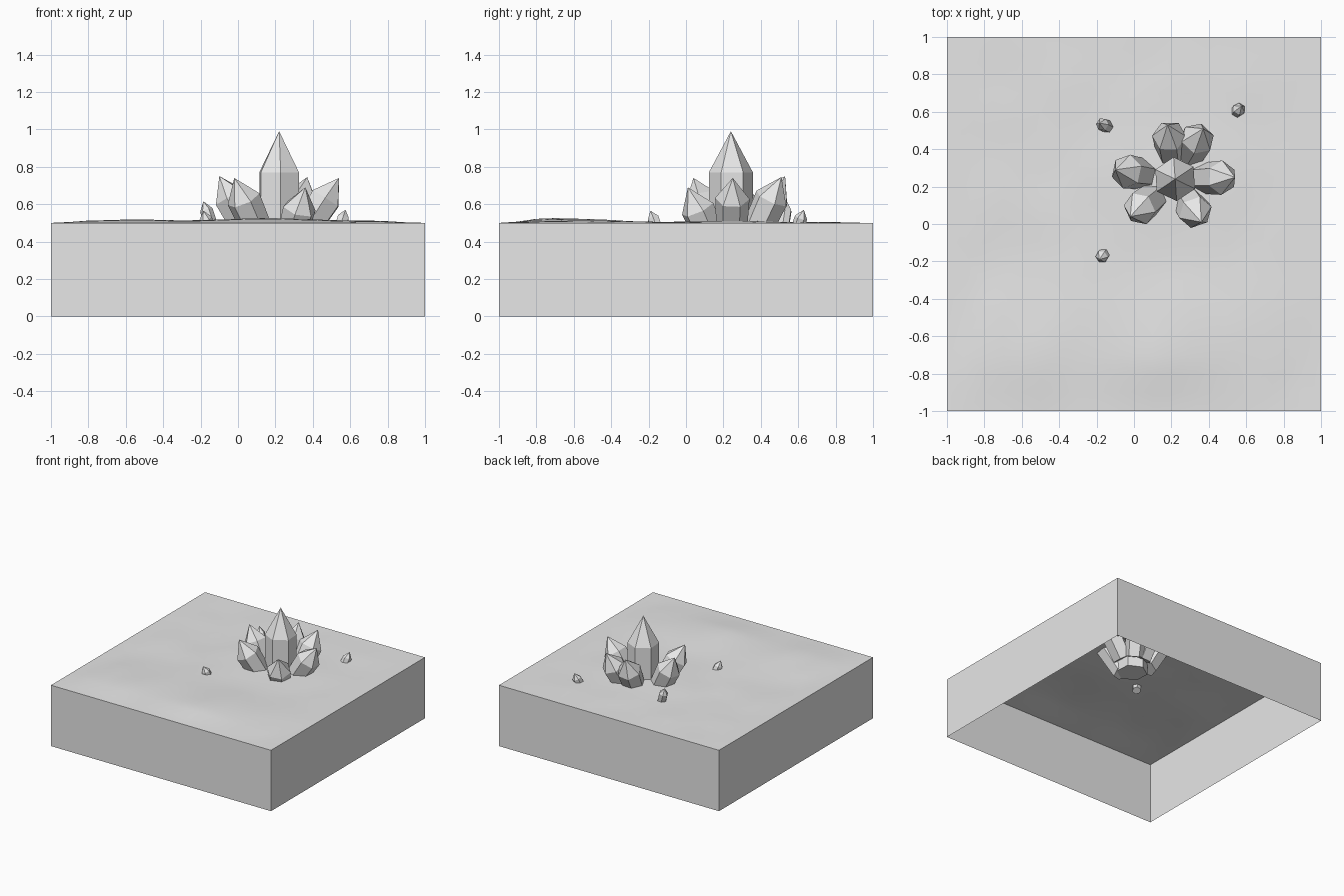
import bpy, bmesh, math, random
from mathutils import Vector, noise

random.seed(4)
cube = bpy.data.objects.get("Cube")
if cube:
    bpy.data.objects.remove(cube, do_unlink=True)

GREY = (0.8, 0.8, 0.8, 1.0)
stone = bpy.data.materials.new("stone_grey")
stone.use_nodes = True
stone.diffuse_color = GREY
stone.node_tree.nodes["Principled BSDF"].inputs["Base Color"].default_value = GREY


def finish(bm, name):
    mesh = bpy.data.meshes.new(name)
    bm.to_mesh(mesh)
    bm.free()
    mesh.materials.append(stone)
    obj = bpy.data.objects.new(name, mesh)
    bpy.context.collection.objects.link(obj)
    return obj


# Gentle mounds on the ground: x, y, height, width
GROUND = 0.5
MOUNDS = [(-0.55, -0.68, 0.016, 0.25), (0.15, -0.66, 0.022, 0.25),
          (0.68, -0.5, 0.012, 0.2), (0.2, 0.2, 0.012, 0.25)]


def ground_height(x, y):
    h = sum(a * math.exp(-((x - mx) ** 2 + (y - my) ** 2) / (2 * w * w))
            for mx, my, a, w in MOUNDS)
    h += 0.006 * noise.noise(Vector((x * 4, y * 4, 0.5)))
    fade = min(1, (1 - abs(x)) * 5, (1 - abs(y)) * 5)
    return GROUND + h * max(0, fade)


# Ground sheet with hanging side walls, open underneath
bm = bmesh.new()
bmesh.ops.create_grid(bm, x_segments=20, y_segments=20, size=1)
for v in bm.verts:
    v.co.z = ground_height(v.co.x, v.co.y)
bmesh.ops.triangulate(bm, faces=bm.faces[:])
for f in bm.faces:
    f.smooth = True
rim = [e for e in bm.edges if e.is_boundary]
skirt = bmesh.ops.extrude_edge_only(bm, edges=rim)["geom"]
for item in skirt:
    if isinstance(item, bmesh.types.BMVert):
        item.co.z = 0
    elif isinstance(item, bmesh.types.BMFace):
        item.smooth = False
for e in rim:
    e.smooth = False
bmesh.ops.recalc_face_normals(bm, faces=bm.faces[:])
# Keep the sheet facing up and the walls facing out
if sum(f.normal.z for f in bm.faces) < 0:
    bmesh.ops.reverse_faces(bm, faces=bm.faces[:])
finish(bm, "ground_block")


def crystal(name, tip, lean, tilt, radius, point, length, spin=0.0, base=1.0):
    """Six-sided prism with a pointed end, hung from its tip."""
    tilt, lean = math.radians(tilt), math.radians(lean)
    up = Vector((math.sin(tilt) * math.cos(lean),
                 math.sin(tilt) * math.sin(lean), math.cos(tilt)))
    side = Vector((-math.sin(lean), math.cos(lean), 0))
    out = side.cross(up)
    tip = Vector(tip)
    bm = bmesh.new()

    def ring(depth, r):
        verts = []
        for i in range(6):
            a = math.radians(spin + 60 * i)
            verts.append(bm.verts.new(tip - up * depth + (out * math.cos(a) + side * math.sin(a)) * r))
        return verts

    top = bm.verts.new(tip)
    shoulder, foot = ring(point, radius), ring(length, radius * base)
    for i in range(6):
        j = (i + 1) % 6
        bm.faces.new((shoulder[i], shoulder[j], top))
        bm.faces.new((foot[i], foot[j], shoulder[j], shoulder[i]))
    bm.faces.new(foot)
    bmesh.ops.recalc_face_normals(bm, faces=bm.faces[:])
    finish(bm, name)


# Tall upright crystal
crystal("center_crystal", (0.22, 0.24, 0.99), 0, 0, 0.118, 0.22, 0.69, spin=34)

# Ring of leaning crystals: name, tip, tilt
RING = [("back", (0.18, 0.53, 0.75), 28), ("back_left", (0.37, 0.51, 0.745), 28),
        ("left", (0.54, 0.25, 0.74), 33), ("front_left", (0.36, 0.01, 0.69), 28),
        ("front_right", (-0.02, 0.04, 0.74), 30), ("right", (-0.10, 0.29, 0.75), 28)]
for name, tip, tilt in RING:
    lean = math.degrees(math.atan2(tip[1] - 0.24, tip[0] - 0.22))
    crystal(name + "_crystal", tip, lean, tilt, 0.092, 0.13, 0.42,
            spin=random.uniform(10, 50), base=0.85)

# Small scattered shards
crystal("back_right_shard", (-0.185, 0.54, 0.615), 155, 20, 0.035, 0.05, 0.15, spin=20)
crystal("back_left_shard", (0.575, 0.63, 0.57), 50, 25, 0.034, 0.045, 0.12, spin=40)
crystal("front_right_shard", (-0.185, -0.19, 0.565), 230, 25, 0.034, 0.045, 0.12, spin=10)
